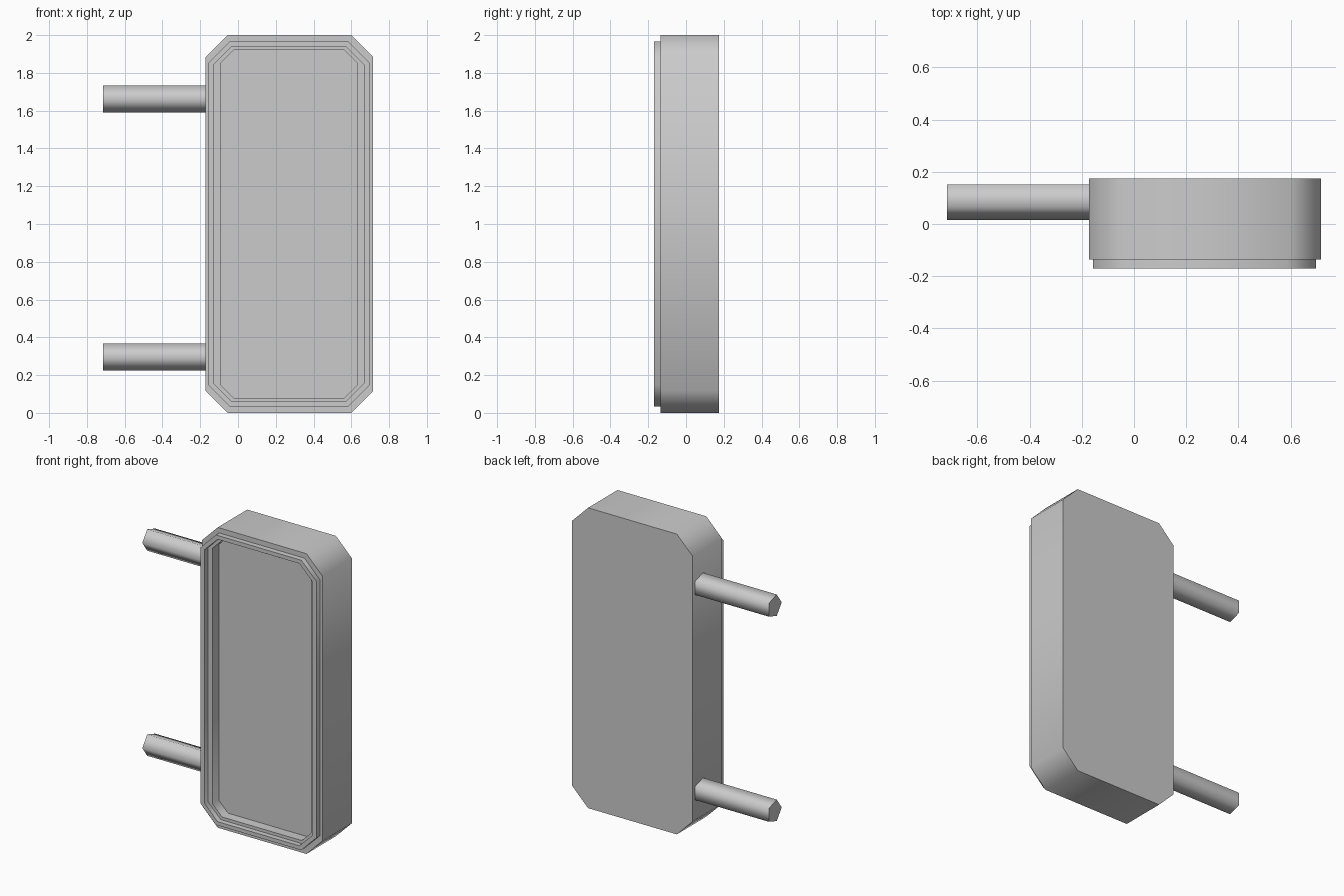
import bpy, bmesh, math

if "Cube" in bpy.data.objects:
    bpy.data.objects.remove(bpy.data.objects["Cube"])


def shade(obj, angle):
    bpy.ops.object.select_all(action='DESELECT')
    bpy.context.view_layer.objects.active = obj
    obj.select_set(True)
    bpy.ops.object.shade_smooth_by_angle(angle=math.radians(angle))


def octagon(x0, x1, z0, z1, c):
    """Rectangle with cut corners, counter-clockwise seen from the front."""
    return [(x0 + c, z0), (x1 - c, z0), (x1, z0 + c), (x1, z1 - c),
            (x1 - c, z1), (x0 + c, z1), (x0, z1 - c), (x0, z0 + c)]


def ring_shell(name, rings):
    """Skin successive octagons (outline, y) and cap both ends."""
    bm = bmesh.new()
    loops = [[bm.verts.new((x, y, z)) for x, z in outline] for outline, y in rings]
    for a, b in zip(loops, loops[1:]):
        for i in range(8):
            j = (i + 1) % 8
            bm.faces.new((a[i], a[j], b[j], b[i]))
    bm.faces.new(loops[0][::-1])
    bm.faces.new(loops[-1])
    bmesh.ops.recalc_face_normals(bm, faces=bm.faces)
    mesh = bpy.data.meshes.new(name)
    bm.to_mesh(mesh)
    bm.free()
    obj = bpy.data.objects.new(name, mesh)
    bpy.context.collection.objects.link(obj)
    shade(obj, 50)
    return obj


# Panel case: outer body, raised front rim, inner ledge and recessed face
outer = octagon(-0.172, 0.716, 0.0, 2.0, 0.117)
rim_out = octagon(-0.156, 0.697, 0.035, 1.966, 0.112)
rim_in = octagon(-0.128, 0.667, 0.06, 1.94, 0.096)
recess = octagon(-0.092, 0.632, 0.08, 1.92, 0.068)
ring_shell("panel_case", [
    (outer, 0.175), (outer, -0.135),
    (rim_out, -0.135), (rim_out, -0.17),
    (rim_in, -0.17), (rim_in, -0.135),
    (recess, -0.135), (recess, -0.07),
])

# Five-sided mounting pins on the left side, one ridge facing the front
for label, z in (("lower", 0.296), ("upper", 1.662)):
    x0, x1, r, yc = -0.716, -0.15, 0.075, 0.0905
    bm = bmesh.new()
    ends = []
    for x in (x0, x1):
        ends.append([bm.verts.new((x, yc - r * math.cos(i * math.tau / 5),
                                   z + r * math.sin(i * math.tau / 5))) for i in range(5)])
    for i in range(5):
        j = (i + 1) % 5
        bm.faces.new((ends[0][i], ends[0][j], ends[1][j], ends[1][i]))
    for end in ends:
        bm.faces.new(end)
    bmesh.ops.recalc_face_normals(bm, faces=bm.faces)
    mesh = bpy.data.meshes.new(label + "_mounting_pin")
    bm.to_mesh(mesh)
    bm.free()
    pin = bpy.data.objects.new(label + "_mounting_pin", mesh)
    bpy.context.collection.objects.link(pin)
    shade(pin, 80)
